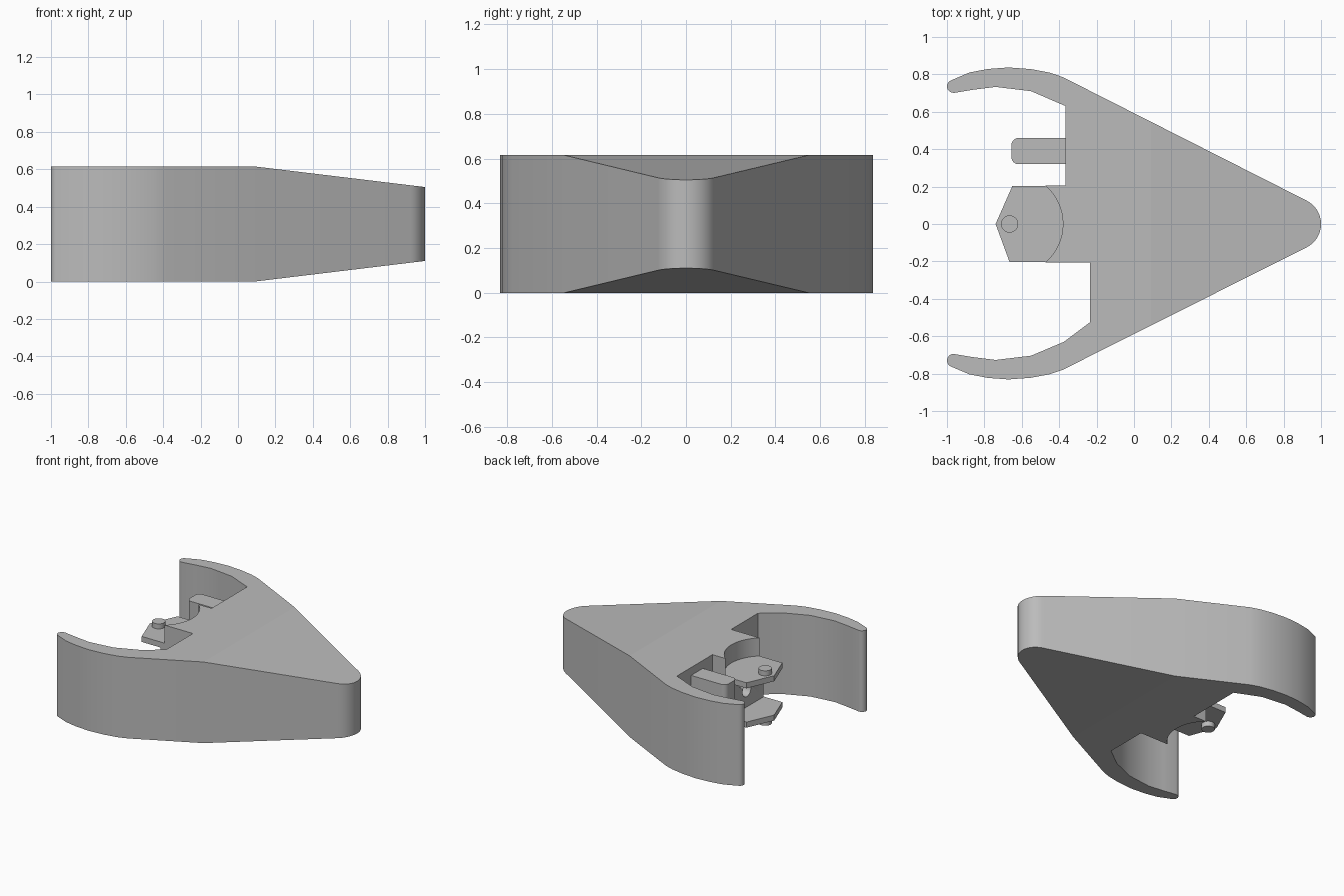
import bpy, bmesh, math
from mathutils import Vector

if "Cube" in bpy.data.objects:
    bpy.data.objects.remove(bpy.data.objects["Cube"])

H = 0.615           # overall height
MID = H / 2

grey = bpy.data.materials.new("grey")
grey.diffuse_color = (0.5, 0.5, 0.5, 1)
grey.use_nodes = True
grey.node_tree.nodes["Principled BSDF"].inputs["Base Color"].default_value = grey.diffuse_color


def arc(cx, cy, r, a0, a1, n):
    """Points along a circular arc, angles in degrees."""
    return [(cx + r * math.cos(math.radians(a0 + (a1 - a0) * i / n)),
             cy + r * math.sin(math.radians(a0 + (a1 - a0) * i / n)))
            for i in range(n + 1)]


def prism(name, outline, z0, z1, taper=False):
    """Extrude a plan outline, with smooth walls and flat caps."""
    bm = bmesh.new()
    base = bm.faces.new([bm.verts.new((x, y, z0)) for x, y in outline])
    top = bmesh.ops.extrude_face_region(bm, geom=[base])["geom"]
    for v in top:
        if isinstance(v, bmesh.types.BMVert):
            v.co.z = z1
    bmesh.ops.recalc_face_normals(bm, faces=bm.faces)
    if taper:
        # Top and bottom slope together towards the nose
        bmesh.ops.bisect_plane(bm, geom=bm.verts[:] + bm.edges[:] + bm.faces[:],
                               plane_co=(0.09, 0, 0), plane_no=(1, 0, 0))
        for v in bm.verts:
            if v.co.x > 0.09:
                d = 0.11 * (v.co.x - 0.09) / 0.91
                v.co.z += -d if v.co.z > MID else d
    bm.normal_update()
    for f in bm.faces:
        f.smooth = abs(f.normal.z) < 0.5
    for e in bm.edges:
        e.smooth = e.calc_face_angle(0) < math.radians(28)
    me = bpy.data.meshes.new(name)
    bm.to_mesh(me)
    bm.free()
    me.materials.append(grey)
    ob = bpy.data.objects.new(name, me)
    bpy.context.collection.objects.link(ob)
    return ob


# Curved gripping arm, from the flank round the tip and back along the inside
outer = [(-0.38, 0.785), (-0.45, 0.809), (-0.55, 0.828), (-0.67, 0.837),
         (-0.78, 0.829), (-0.88, 0.81)]
tip = arc(-0.965, 0.736, 0.035, 105, 275, 8)
inner = [(-0.86, 0.718), (-0.74, 0.733), (-0.55, 0.71)]
arm = outer + tip + inner

# Main wedge body: nose, arm, socket, second arm
body_outline = (arc(0.86, 0, 0.14, -63, 63, 16) + arm
                + [(-0.365, 0.63), (-0.365, 0.205)]
                + arc(-0.65, 0, 0.27, 49.4, -49.4, 16)
                + [(-0.235, -0.205), (-0.235, -0.525), (-0.375, -0.63)]
                + [(x, -y + 0.006) for x, y in reversed(arm)])
prism("body", body_outline, 0, H, taper=True)

# Pivot plates with a pin on the outer side of each, mirrored about mid height
plate = [(-0.74, 0), (-0.665, -0.204), (-0.36, -0.204), (-0.36, 0.204), (-0.65, 0.204)]
pin = arc(-0.665, 0, 0.046, 0, 345, 23)
for side, name in ((1, "upper"), (-1, "lower")):
    def level(d):
        return MID + side * d
    prism(name + "_pivot_plate", plate, *sorted((level(0.128), level(0.17))))
    prism(name + "_pivot_pin", pin, *sorted((level(0.165), level(0.208))))

# Central block between the plates, with a round bore facing the rear
block = prism("pivot_block",
              [(-0.51, -0.2), (-0.3, -0.2), (-0.3, 0.2), (-0.51, 0.2)],
              MID - 0.13, MID + 0.13)
bore = prism("bore_cutter", arc(0, 0, 0.05, 0, 345, 23), -0.1, 0.1)
bore.rotation_euler = (0, math.pi / 2, 0)
bore.location = Vector((-0.5, 0, MID))
bore.hide_render = True
bore.hide_viewport = True
cut = block.modifiers.new("bore", "BOOLEAN")
cut.object = bore
cut.operation = "DIFFERENCE"

# Rounded latch beside the socket
latch = ([(-0.34, 0.32), (-0.34, 0.46)] + arc(-0.618, 0.423, 0.037, 90, 180, 6)
         + arc(-0.618, 0.357, 0.037, 180, 270, 6))
prism("latch", latch, 0.28, 0.555)
